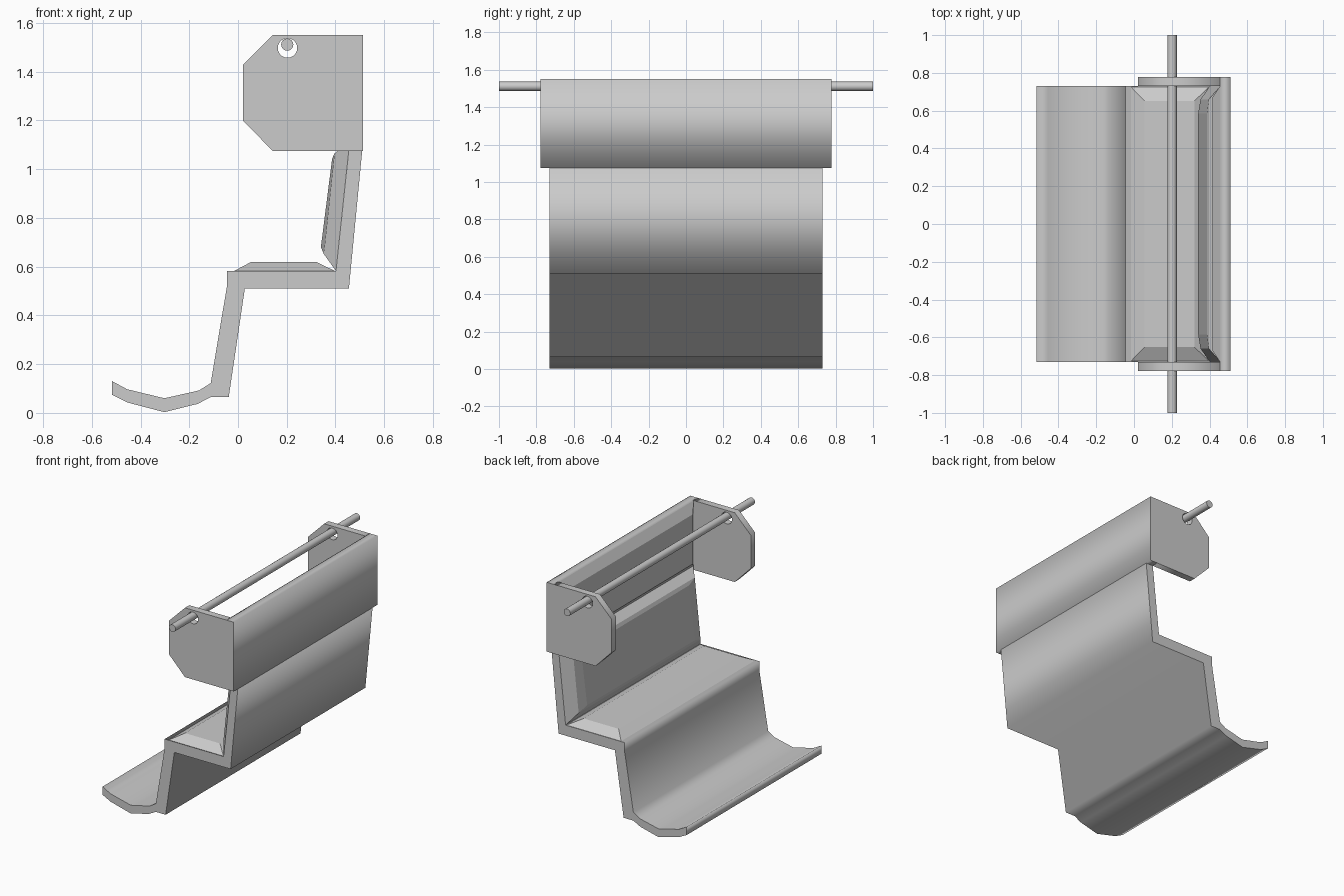
import bpy, bmesh, math

if "Cube" in bpy.data.objects:
    bpy.data.objects.remove(bpy.data.objects["Cube"])


def extrude_profile(name, loops, y_mid, width):
    """Fill closed (x, z) loops (inner loops become holes) and extrude along y."""
    cu = bpy.data.curves.new(name, 'CURVE')
    cu.dimensions = '2D'
    cu.fill_mode = 'BOTH'
    cu.extrude = width / 2
    for pts in loops:
        sp = cu.splines.new('POLY')
        sp.points.add(len(pts) - 1)
        for p, (x, z) in zip(sp.points, pts):
            p.co = (x, z, 0, 1)
        sp.use_cyclic_u = True
    ob = bpy.data.objects.new(name, cu)
    bpy.context.collection.objects.link(ob)
    ob.location.y = y_mid
    ob.rotation_euler.x = math.pi / 2
    bpy.ops.object.select_all(action='DESELECT')
    ob.select_set(True)
    bpy.context.view_layer.objects.active = ob
    bpy.ops.object.convert(target='MESH')
    return bpy.context.object


def pad(name, rings):
    """Raised panel: each ring is (start xz, end xz, half width); last ring is capped."""
    bm = bmesh.new()
    loops = []
    for (x0, z0), (x1, z1), w in rings:
        loops.append([bm.verts.new(c) for c in
                      ((x0, -w, z0), (x1, -w, z1), (x1, w, z1), (x0, w, z0))])
    for a, b in zip(loops, loops[1:]):
        for i in range(4):
            j = (i + 1) % 4
            bm.faces.new((a[i], a[j], b[j], b[i]))
    bm.faces.new(loops[-1])
    bm.faces.new(loops[0][::-1])
    bmesh.ops.recalc_face_normals(bm, faces=bm.faces)
    me = bpy.data.meshes.new(name)
    bm.to_mesh(me)
    bm.free()
    bpy.context.collection.objects.link(bpy.data.objects.new(name, me))


# Folded seat shell: backrest, seat, shin panel and curved foot rest
shell = [(0.51, 1.08), (0.455, 0.51), (0.028, 0.51), (-0.038, 0.065),
         (-0.112, 0.065), (-0.165, 0.037), (-0.302, 0.003), (-0.455, 0.043),
         (-0.516, 0.074), (-0.516, 0.13), (-0.455, 0.097), (-0.302, 0.06),
         (-0.16, 0.092), (-0.112, 0.122), (-0.045, 0.522), (-0.045, 0.582),
         (0.402, 0.582), (0.455, 1.08)]
extrude_profile("seat_shell", [shell], 0, 1.46)

# Upper backrest and the two chamfered side plates with pivot holes
back = [(0.455, 1.075), (0.512, 1.075), (0.512, 1.55), (0.455, 1.55)]
extrude_profile("upper_back", [back], 0, 1.555)
plate = [(0.02, 1.2), (0.142, 1.075), (0.46, 1.075),
         (0.46, 1.55), (0.142, 1.55), (0.02, 1.428)]
hole = [(0.203 + 0.04 * math.cos(math.tau * i / 20),
         1.497 + 0.04 * math.sin(math.tau * i / 20)) for i in range(20)]
for side, label in ((-1, "front"), (1, "rear")):
    extrude_profile(label + "_side_plate", [plate, hole], side * 0.754, 0.047)

# Bevelled cushions on the seat, backrest and upper back
pad("seat_cushion", [((-0.02, 0.58), (0.402, 0.58), 0.73),
                     ((0.055, 0.62), (0.32, 0.62), 0.652)])
pad("back_cushion", [((0.402, 0.582), (0.458, 1.11), 0.73),
                     ((0.352, 0.652), (0.396, 1.065), 0.66),
                     ((0.34, 0.68), (0.386, 1.042), 0.585)])
pad("upper_back_cushion", [((0.456, 1.1), (0.456, 1.55), 0.731),
                           ((0.415, 1.15), (0.415, 1.49), 0.67)])

# Safety bar
bpy.ops.mesh.primitive_cylinder_add(vertices=16, radius=0.025, depth=2,
                                    location=(0.202, 0, 1.511),
                                    rotation=(math.pi / 2, 0, 0))
bpy.context.object.name = "safety_bar"
bpy.ops.object.shade_smooth_by_angle(angle=math.radians(30))
